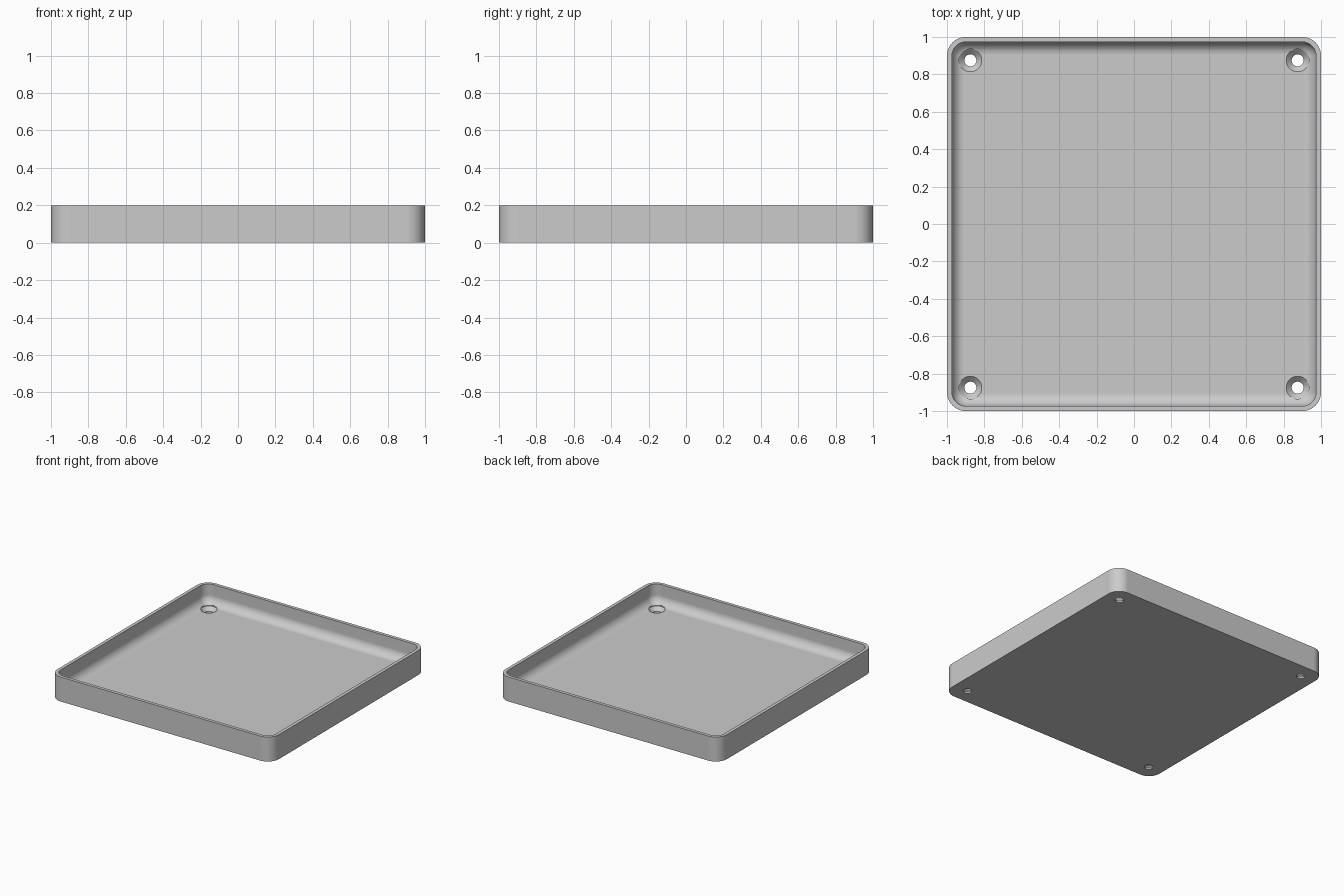
import bpy, bmesh
from math import sin, cos, pi, radians

cube = bpy.data.objects.get("Cube")
if cube:
    bpy.data.objects.remove(cube, do_unlink=True)

HEIGHT, WALL, FLOOR = 0.2, 0.027, 0.042
CORNER, FILLET = 0.1, 0.07
HOLE_POS, HOLE_R, SINK_R = 0.875, 0.032, 0.061

grey = bpy.data.materials.new("light grey")
grey.use_nodes = True
grey.diffuse_color = (0.6, 0.6, 0.6, 1)
grey.node_tree.nodes["Principled BSDF"].inputs["Base Color"].default_value = (0.6, 0.6, 0.6, 1)


def rounded_square(half, radius, z, steps=10):
    """Points of a rounded square, counter-clockwise."""
    pts = []
    for q, (sx, sy) in enumerate([(1, 1), (-1, 1), (-1, -1), (1, -1)]):
        for i in range(steps + 1):
            a = (q + i / steps) * pi / 2
            pts.append((sx * (half - radius) + radius * cos(a),
                        sy * (half - radius) + radius * sin(a), z))
    return pts


def circle(cx, cy, r, z, n=40):
    return [(cx + r * cos(2 * pi * i / n), cy + r * sin(2 * pi * i / n), z) for i in range(n)]


def loft(bm, rings):
    """Skin a stack of rings and cap both ends."""
    loops = [[bm.verts.new(p) for p in ring] for ring in rings]
    for a, b in zip(loops, loops[1:]):
        for i in range(len(a)):
            j = (i + 1) % len(a)
            bm.faces.new((a[i], a[j], b[j], b[i]))
    bm.faces.new(loops[0][::-1])
    bm.faces.new(loops[-1])


def make_object(name, bm):
    bmesh.ops.recalc_face_normals(bm, faces=bm.faces)
    mesh = bpy.data.meshes.new(name)
    bm.to_mesh(mesh)
    bm.free()
    mesh.materials.append(grey)
    obj = bpy.data.objects.new(name, mesh)
    bpy.context.collection.objects.link(obj)
    return obj


# Tray shell: outer wall, rim, inner wall, floor fillet
inner = 1 - WALL
rings = [rounded_square(1, CORNER, 0),
         rounded_square(1, CORNER, HEIGHT),
         rounded_square(inner, CORNER - WALL, HEIGHT)]
for k in range(11):
    a = k / 10 * pi / 2
    inset = FILLET * (1 - cos(a))
    rings.append(rounded_square(inner - inset, CORNER - WALL - inset,
                                FLOOR + FILLET * (1 - sin(a))))
bm = bmesh.new()
loft(bm, rings)
tray = make_object("tray", bm)

# Countersunk screw holes in the four corners
bm = bmesh.new()
for x in (-HOLE_POS, HOLE_POS):
    for y in (-HOLE_POS, HOLE_POS):
        loft(bm, [circle(x, y, HOLE_R, -0.05),
                  circle(x, y, HOLE_R, FLOOR - (SINK_R - HOLE_R)),
                  circle(x, y, SINK_R, FLOOR),
                  circle(x, y, SINK_R, HEIGHT - 0.05)])
cutter = make_object("hole_cutter", bm)
cutter.hide_render = True

bpy.ops.object.select_all(action='DESELECT')
tray.select_set(True)
bpy.context.view_layer.objects.active = tray
cut = tray.modifiers.new("screw holes", 'BOOLEAN')
cut.operation = 'DIFFERENCE'
cut.solver = 'EXACT'
cut.object = cutter
bpy.ops.object.modifier_apply(modifier=cut.name)
bpy.data.objects.remove(cutter, do_unlink=True)

# Smooth curves, crisp rim and holes
bpy.ops.object.shade_smooth_by_angle(angle=radians(30))
weighted = tray.modifiers.new("weighted normals", 'WEIGHTED_NORMAL')
weighted.keep_sharp = True
